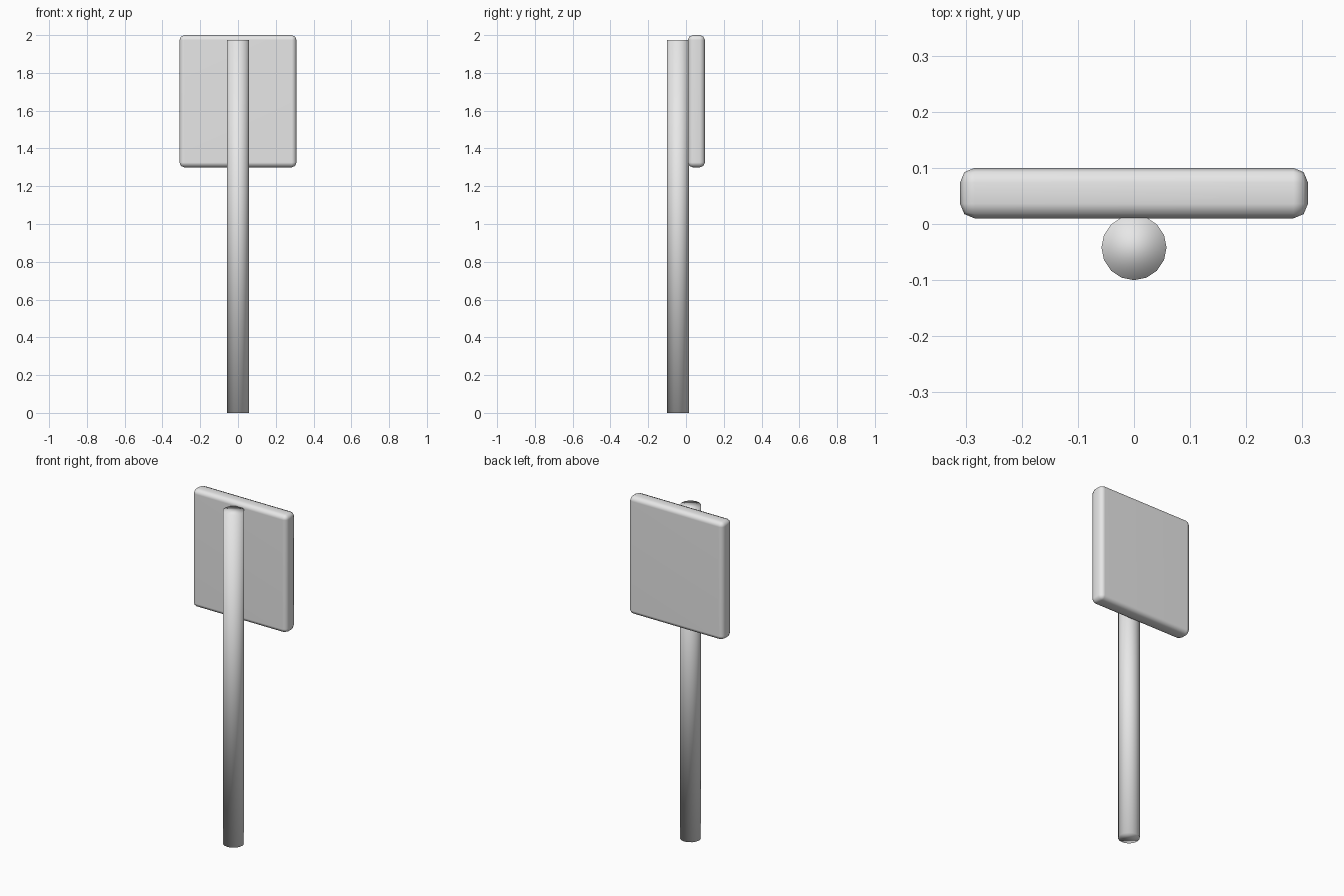
import bpy, bmesh
from mathutils import Matrix, Vector

if "Cube" in bpy.data.objects:
    bpy.data.objects.remove(bpy.data.objects["Cube"])

grey = bpy.data.materials.new("plain_grey")
grey.diffuse_color = (0.8, 0.8, 0.8, 1.0)
grey.use_nodes = True
grey.node_tree.nodes["Principled BSDF"].inputs["Base Color"].default_value = grey.diffuse_color


def add_part(name, bm):
    mesh = bpy.data.meshes.new(name)
    bm.to_mesh(mesh)
    bm.free()
    mesh.materials.append(grey)
    mesh.shade_smooth()
    obj = bpy.data.objects.new(name, mesh)
    bpy.context.collection.objects.link(obj)
    return obj


# Round post, its back edge sunk slightly into the board
POST_R, POST_H = 0.058, 1.975
bm = bmesh.new()
bmesh.ops.create_cone(bm, cap_ends=True, segments=16, radius1=POST_R,
                      radius2=POST_R, depth=POST_H,
                      matrix=Matrix.Translation((0, POST_R - 0.1, POST_H / 2)))
add_part("post", bm)

# Sign board with rounded edges
bm = bmesh.new()
size = Vector((0.62, 0.09, 0.70))
bmesh.ops.create_cube(bm, size=1.0, matrix=Matrix.Translation((0, 0.055, 1.65))
                      @ Matrix.Diagonal((*size, 1.0)))
bmesh.ops.bevel(bm, geom=bm.edges[:], offset=0.026, segments=2,
                profile=0.5, affect='EDGES')
board = add_part("sign_board", bm)
normals = board.modifiers.new("flat_faces", 'WEIGHTED_NORMAL')
normals.keep_sharp = True
